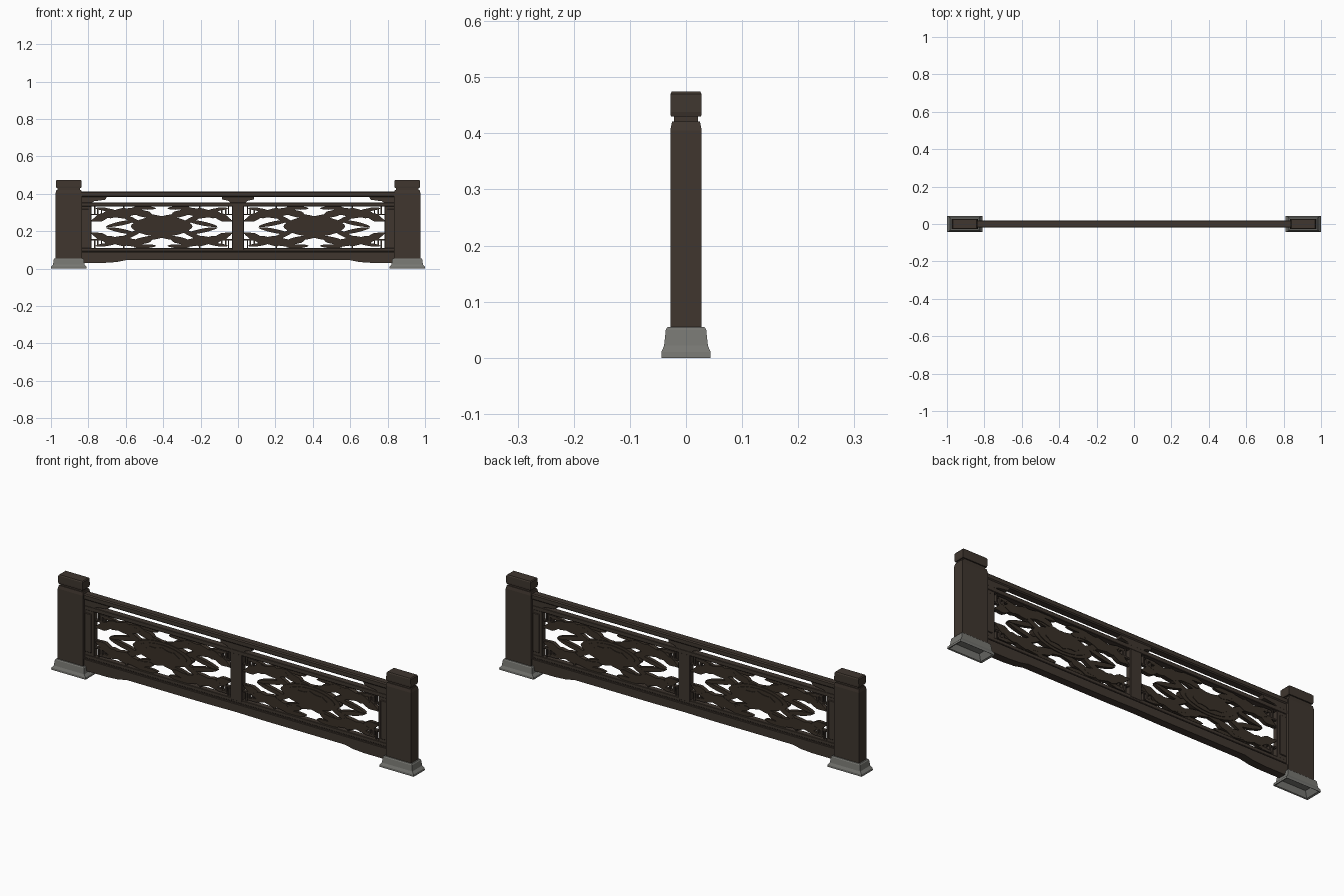
import bpy, bmesh, math
from mathutils import Matrix, Vector

cube = bpy.data.objects.get("Cube")
if cube:
    bpy.data.objects.remove(cube, do_unlink=True)


def material(name, rgb):
    m = bpy.data.materials.new(name)
    m.use_nodes = True
    m.diffuse_color = (*rgb, 1)
    m.node_tree.nodes["Principled BSDF"].inputs["Base Color"].default_value = (*rgb, 1)
    return m


wood = material("dark brown wood", (0.050, 0.037, 0.028))
carved = material("carved wood", (0.042, 0.030, 0.021))
stone = material("grey stone", (0.185, 0.185, 0.170))


def finish(name, bm, mat, bevel=0.0):
    bmesh.ops.recalc_face_normals(bm, faces=bm.faces)
    me = bpy.data.meshes.new(name)
    bm.to_mesh(me)
    bm.free()
    me.materials.append(mat)
    ob = bpy.data.objects.new(name, me)
    bpy.context.collection.objects.link(ob)
    if bevel:
        mod = ob.modifiers.new("worn edges", "BEVEL")
        mod.width = bevel
        mod.segments = 1
    return ob


def box(name, x0, x1, z0, z1, half_y, mat=wood, bevel=0.002):
    bm = bmesh.new()
    bmesh.ops.create_cube(bm, size=1)
    for v in bm.verts:
        v.co = ((x0 + x1) / 2 + v.co.x * (x1 - x0), v.co.y * 2 * half_y,
                (z0 + z1) / 2 + v.co.z * (z1 - z0))
    return finish(name, bm, mat, bevel)


def add_prism(bm, pts, half_y):
    """Extrude an outline in the x-z plane through the thickness."""
    face = bm.faces.new([bm.verts.new((x, -half_y, z)) for x, z in pts])
    new = bmesh.ops.extrude_face_region(bm, geom=[face])["geom"]
    for v in new:
        if isinstance(v, bmesh.types.BMVert):
            v.co.y = half_y


def prism(name, pts, half_y, mat=wood):
    bm = bmesh.new()
    add_prism(bm, pts, half_y)
    return finish(name, bm, mat)


def loft(name, cx, rings, mat, bevel=0.0, hollow=False):
    """Stack rectangular rings (half x, half y, z) into a shaft."""
    bm = bmesh.new()
    loops = [[bm.verts.new((cx + sx * hx, sy * hy, z))
              for sx, sy in ((-1, -1), (1, -1), (1, 1), (-1, 1))] for hx, hy, z in rings]
    for a, b in zip(loops, loops[1:]):
        for i in range(4):
            j = (i + 1) % 4
            bm.faces.new((a[i], a[j], b[j], b[i]))
    bm.faces.new(loops[-1])
    bm.faces.new(loops[0][::-1])
    return finish(name, bm, mat, bevel)


def leaf(cx, cz, length, width, angle, lobes=0):
    """Pointed leaf outline, optionally with a scalloped edge."""
    pts, n = [], 24
    for i in range(n):
        t = 2 * math.pi * i / n
        s = math.sin(t)
        w = width * s * abs(s) ** 0.25
        if lobes:
            w *= 1 + 0.22 * math.cos(lobes * t)
        x = length * math.cos(t)
        ca, sa = math.cos(angle), math.sin(angle)
        pts.append((cx + x * ca - w * sa, cz + x * sa + w * ca))
    return pts


def bar(x0, x1, z0, z1):
    return [(x0, z0), (x1, z0), (x1, z1), (x0, z1)]


# End posts with necked caps and flared stone feet, open underneath
for side, s in (("right", -1), ("left", 1)):
    cx = s * 0.905
    loft(side + "_post", cx, [(0.070, 0.028, 0.045), (0.070, 0.028, 0.405),
                              (0.066, 0.025, 0.421), (0.060, 0.021, 0.421),
                              (0.060, 0.021, 0.430), (0.066, 0.027, 0.430),
                              (0.068, 0.028, 0.438), (0.067, 0.028, 0.470),
                              (0.063, 0.025, 0.475)], wood)
    loft(side + "_stone_foot", cx, [(0.070, 0.028, 0.030), (0.087, 0.039, 0.003),
                                    (0.095, 0.044, 0.0), (0.094, 0.044, 0.010),
                                    (0.084, 0.039, 0.022), (0.080, 0.036, 0.050),
                                    (0.076, 0.033, 0.055)], stone)

# Handrail, lower rails and the bottom beam with dropped ends
box("handrail", -0.845, 0.845, 0.383, 0.411, 0.020, bevel=0.005)
box("upper_rail", -0.845, 0.845, 0.333, 0.354, 0.016)
box("sill_rail", -0.845, 0.845, 0.092, 0.110, 0.014)
box("beam_groove", -0.845, 0.845, 0.084, 0.094, 0.010, bevel=0)
half = [(0.0, 0.047), (0.15, 0.045), (0.60, 0.045), (0.65, 0.035), (0.71, 0.031), (0.845, 0.031)]
prism("bottom_beam", [(-x, z) for x, z in half[:0:-1]] + half
      + [(0.845, 0.086), (-0.845, 0.086)], 0.019)

# Flared spacer blocks in the slot under the handrail
prism("centre_spacer", [(-0.035, 0.345), (0.035, 0.345), (0.05, 0.362), (0.085, 0.37),
                        (0.085, 0.386), (-0.085, 0.386), (-0.085, 0.37), (-0.05, 0.362)], 0.015)
for side, s in (("right", -1), ("left", 1)):
    prism(side + "_end_spacer", [(s * x, z) for x, z in
          ((0.845, 0.345), (0.79, 0.345), (0.77, 0.36), (0.71, 0.368), (0.70, 0.386), (0.845, 0.386))], 0.015)
    box(side + "_stile", *sorted((s * 0.845, s * 0.784)), 0.100, 0.340, 0.013)
    box(side + "_stile_bead", *sorted((s * 0.835, s * 0.798)), 0.125, 0.318, 0.017)
box("centre_stile", -0.032, 0.032, 0.100, 0.340, 0.015)

# Pierced carving, one quarter mirrored four ways about each panel centre
leaves = [
    (0.225, 0.073, 0.100, 0.025, -0.06, 7),
    (0.120, 0.082, 0.070, 0.017, 0.22, 5),
    (0.310, 0.056, 0.065, 0.018, -0.30, 5),
    (0.165, 0.042, 0.085, 0.013, 0.45, 0),
    (0.215, 0.020, 0.085, 0.011, -0.20, 0),
    (0.060, 0.058, 0.080, 0.011, 0.12, 0),
    (0.300, 0.094, 0.055, 0.008, 0.12, 0),
    (0.090, 0.103, 0.060, 0.010, 0.05, 0),
]
bars = [
    bar(0.338, 0.347, 0.030, 0.104), bar(0.300, 0.347, 0.096, 0.104),
    bar(0.318, 0.376, 0.064, 0.071), bar(0.318, 0.325, 0.064, 0.090),
    bar(0.338, 0.376, 0.030, 0.037), bar(0.200, 0.207, 0.085, 0.116),
    bar(0.355, 0.361, 0.071, 0.116),
]
centre_z = 0.222
for side, s in (("right", -1), ("left", 1)):
    cx = s * 0.408
    foliage, fret = bmesh.new(), bmesh.new()
    for sx in (-1, 1):
        for sz in (-1, 1):
            place = lambda pts: [(cx + sx * x, centre_z + sz * z) for x, z in pts]
            for i, args in enumerate(leaves):
                add_prism(foliage, place(leaf(*args)), 0.011 - 0.0006 * i)
            for i, pts in enumerate(bars):
                add_prism(fret, place(pts), 0.008 - 0.0003 * i)
    finish(side + "_foliage", foliage, carved)
    finish(side + "_corner_fret", fret, wood)

    # Stepped oval medallion with a raised flower
    for name, length, width, depth, lobes in (
            ("medallion", 0.165, 0.055, 0.012, 0), ("medallion_rim", 0.135, 0.043, 0.015, 0),
            ("medallion_flower", 0.095, 0.026, 0.018, 8)):
        prism(side + "_" + name, leaf(cx, centre_z + 0.004, length, width, 0, lobes), depth, carved)
